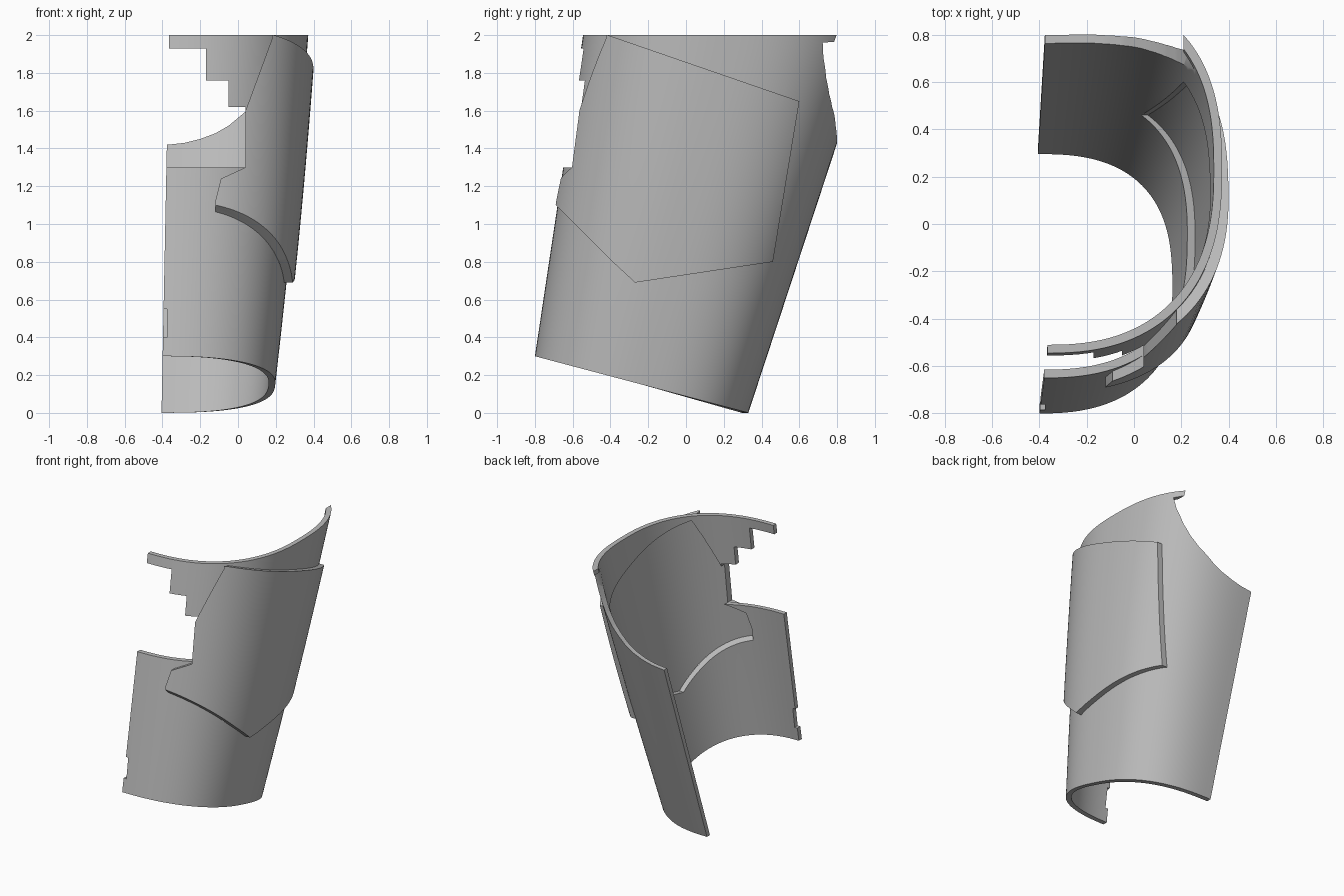
import bpy, bmesh, math
from mathutils import Matrix

if "Cube" in bpy.data.objects:
    bpy.data.objects.remove(bpy.data.objects["Cube"])

grey = bpy.data.materials.new("armour grey")
grey.use_nodes = True
colour = (0.5, 0.5, 0.5, 1)
grey.diffuse_color = colour
grey.node_tree.nodes["Principled BSDF"].inputs["Base Color"].default_value = colour

WALL = 0.035
COLS, ROWS = 72, 24


def surface(t, z, off):
    """Point on the leaning half-tube at angle t and height z, pushed out by off."""
    front, back = -0.845 + 0.15 * z, 0.33 + 0.329 * z
    edge = -0.405 + 0.02 * z
    reach = 0.18 + 0.096 * z + 0.012 * math.sin(math.pi * z / 2) - edge + off
    s = math.sin(t)
    # The back is squarer than the front
    power = 2 / (2.4 if s < 0 else 2.6)
    x = edge + reach * max(math.cos(t), 0) ** power
    y = (front + back) / 2 + ((back - front) / 2 + off) * math.copysign(abs(s) ** power, s)
    return x, y, z


def hem(t):
    """Height of the slanted lower rim at angle t."""
    z = 0.1
    for _ in range(8):
        z = 0.088 - 0.265 * surface(t, z, 0)[1]
    return max(z, 0)


def add_object(name, bm):
    bmesh.ops.recalc_face_normals(bm, faces=bm.faces)
    mesh = bpy.data.meshes.new(name)
    bm.to_mesh(mesh)
    bm.free()
    obj = bpy.data.objects.new(name, mesh)
    bpy.context.collection.objects.link(obj)
    mesh.materials.append(grey)
    return obj


def half_tube(name, inner, outer):
    """Closed curved wall between two offsets."""
    bm = bmesh.new()
    sheets = []
    for off in (inner, outer):
        sheet = []
        for i in range(COLS + 1):
            t = -math.pi / 2 + math.pi * i / COLS
            low = hem(t)
            sheet.append([bm.verts.new(surface(t, low + (2 - low) * j / ROWS, off))
                          for j in range(ROWS + 1)])
        sheets.append(sheet)
    a, b = sheets
    for s in sheets:
        for i in range(COLS):
            for j in range(ROWS):
                bm.faces.new((s[i][j], s[i + 1][j], s[i + 1][j + 1], s[i][j + 1]))
    for i in range(COLS):
        for j in (0, ROWS):
            bm.faces.new((a[i][j], a[i + 1][j], b[i + 1][j], b[i][j]))
    for j in range(ROWS):
        for i in (0, COLS):
            bm.faces.new((a[i][j], a[i][j + 1], b[i][j + 1], b[i][j]))
    return add_object(name, bm)


def prism(name, outline, axis, start, end):
    """Outline of (across, z) points extruded along x or y."""
    bm = bmesh.new()
    place = (lambda p, d: (d, p[0], p[1])) if axis == "x" else (lambda p, d: (p[0], d, p[1]))
    rings = [[bm.verts.new(place(p, d)) for p in outline] for d in (start, end)]
    for ring in rings:
        bm.faces.new(ring)
    n = len(outline)
    for i in range(n):
        k = (i + 1) % n
        bm.faces.new((rings[0][i], rings[0][k], rings[1][k], rings[1][i]))
    obj = add_object(name, bm)
    obj.hide_render = True
    return obj


def carve(obj, cutter, operation="DIFFERENCE"):
    mod = obj.modifiers.new("carve", "BOOLEAN")
    mod.operation, mod.solver, mod.object = operation, "EXACT", cutter
    bpy.context.view_layer.update()
    graph = bpy.context.evaluated_depsgraph_get()
    mesh = bpy.data.meshes.new_from_object(obj.evaluated_get(graph))
    obj.modifiers.clear()
    obj.data = mesh


# Cutters: front window, back scoop, and the limits of the side panel
window = prism("window_cutter", [
    (-0.6, 1.3), (0.04, 1.3), (0.04, 1.62), (-0.05, 1.62), (-0.05, 1.76),
    (-0.17, 1.76), (-0.17, 1.93), (-0.6, 1.93)], "y", -1, -0.2)
scoop = prism("scoop_cutter", [
    (-0.6, 1.41), (-0.37, 1.42), (-0.28, 1.43), (-0.2, 1.45), (-0.12, 1.48), (-0.05, 1.52),
    (0.01, 1.57), (0.07, 1.62), (0.13, 1.69), (0.18, 1.77), (0.23, 1.88), (0.255, 1.96),
    (0.21, 1.965), (0.21, 2.1), (-0.6, 2.1)], "y", 0.3, 1.3)
side_limit = prism("side_limit", [
    (-1, 2.2), (-0.37, 1.985), (0.6, 1.65), (0.46, 0.8), (-0.27, 0.69), (-0.4, 0.81),
    (-0.69, 1.1), (-1, 1.35)], "x", -0.3, 1)
front_limit = prism("front_limit", [
    (-0.7, 0.4), (-0.12, 0.4), (-0.12, 1.12), (-0.09, 1.24), (0.04, 1.3),
    (0.04, 1.6), (0.18, 1.98), (0.18, 2.2), (-0.7, 2.2)], "y", -1.2, -0.2)


def panel_piece(name, inner, outer):
    """Piece of wall moved outward and trimmed to the panel outline."""
    obj = half_tube(name, inner, outer)
    obj.data.transform(Matrix.Translation((0.02, -0.012, 0)))
    carve(obj, side_limit, "INTERSECT")
    carve(obj, front_limit)
    return obj


# Main wall with the panel opening, and the raised panel over it
shell = half_tube("shin_shell", -WALL, 0)
opening = panel_piece("opening_cutter", -0.11, 0.06)
for cutter in (window, scoop, opening):
    carve(shell, cutter)
panel = panel_piece("side_panel", -0.022, 0.022)

# Small nick on the front edge
nick = prism("nick_cutter", [(-0.6, 0.4), (-0.375, 0.4), (-0.375, 0.55), (-0.6, 0.55)],
             "y", -1, -0.4)
carve(shell, nick)

for cutter in (window, scoop, side_limit, front_limit, opening, nick):
    bpy.data.objects.remove(cutter)

# Smooth curved walls with crisp rims
for obj in (shell, panel):
    bpy.ops.object.select_all(action="DESELECT")
    obj.select_set(True)
    bpy.context.view_layer.objects.active = obj
    bpy.ops.object.shade_smooth_by_angle(angle=math.radians(35))
